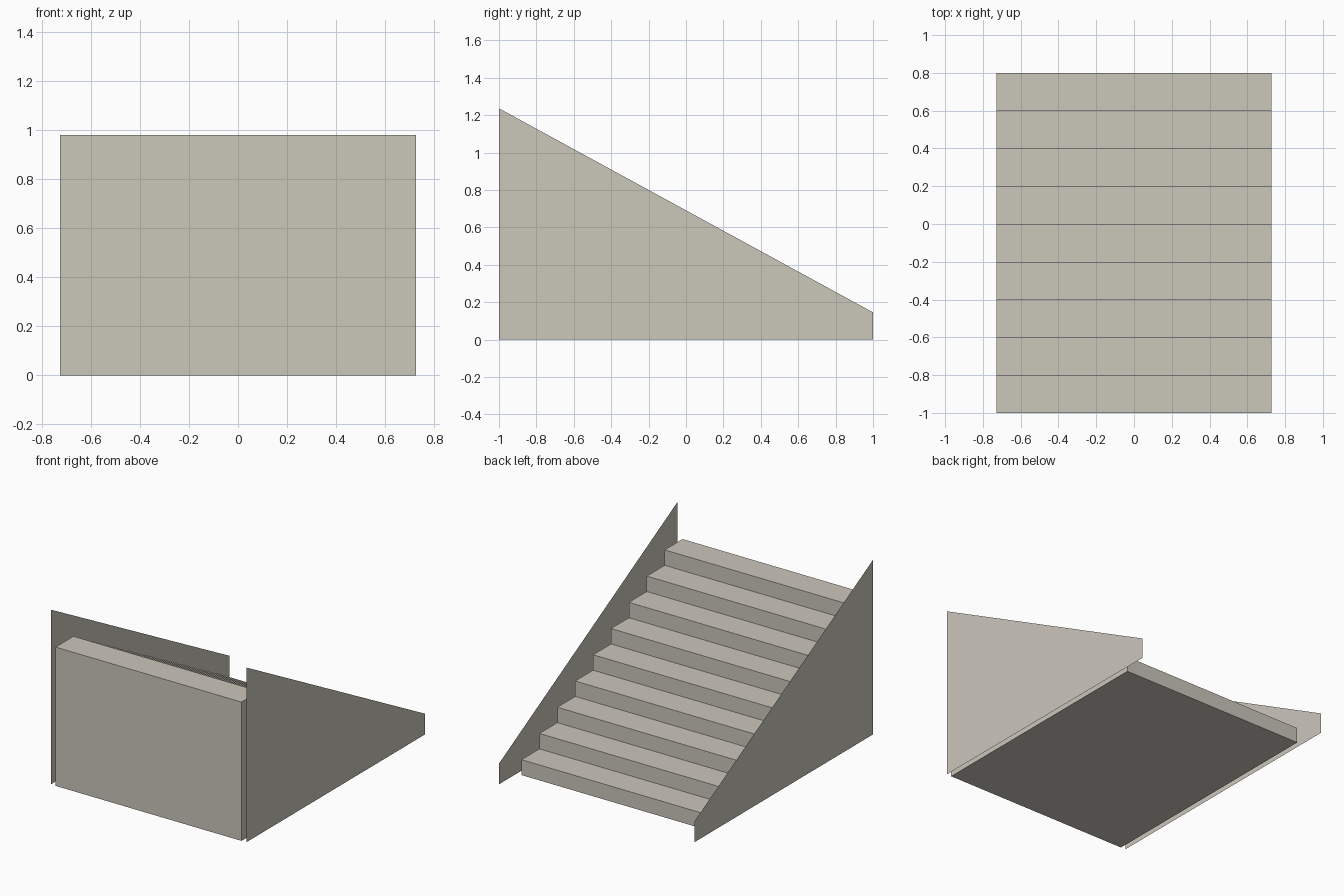
import bpy
import bmesh

if "Cube" in bpy.data.objects:
    bpy.data.objects.remove(bpy.data.objects["Cube"])

STEPS = 9
TREAD, RISER = 0.2, 1.2 / 11
HALF_WIDTH = 0.7273
PANEL_X = 0.765

stone = bpy.data.materials.new("warm grey stone")
stone.diffuse_color = (0.60, 0.57, 0.50, 1)
stone.use_nodes = True
stone.node_tree.nodes["Principled BSDF"].inputs["Base Color"].default_value = stone.diffuse_color


def profile_object(name, points, x, depth=0.0):
    """Flat (y, z) profile at x, optionally extruded along +x into a solid."""
    bm = bmesh.new()
    face = bm.faces.new([bm.verts.new((x, y, z)) for y, z in points])
    if depth:
        out = bmesh.ops.extrude_face_region(bm, geom=[face])
        moved = [v for v in out["geom"] if isinstance(v, bmesh.types.BMVert)]
        bmesh.ops.translate(bm, verts=moved, vec=(depth, 0, 0))
        bmesh.ops.recalc_face_normals(bm, faces=bm.faces)
    else:
        # thin panel: face outward, away from the stairs
        bm.normal_update()
        if face.normal.x * x < 0:
            face.normal_flip()
    mesh = bpy.data.meshes.new(name)
    bm.to_mesh(mesh)
    bm.free()
    mesh.materials.append(stone)
    obj = bpy.data.objects.new(name, mesh)
    bpy.context.collection.objects.link(obj)
    return obj


# Solid flight of steps, rising towards the front
stairs = [(-1, 0), (-1 + STEPS * TREAD, 0)]
for i in range(STEPS):
    y = -1 + (STEPS - i) * TREAD
    z = (i + 1) * RISER
    stairs += [(y, z), (y - TREAD, z)]
    # the next riser starts at the back of this tread
profile_object("stair_flight", stairs, -HALF_WIDTH, 2 * HALF_WIDTH)

# Paper-thin sloping side panels, standing just clear of the steps
panel = [(-1, 0), (1, 0), (1, 0.1455), (-1, 1.2364)]
for side, label in ((-1, "left"), (1, "right")):
    profile_object(f"{label}_side_panel", panel, side * PANEL_X)
